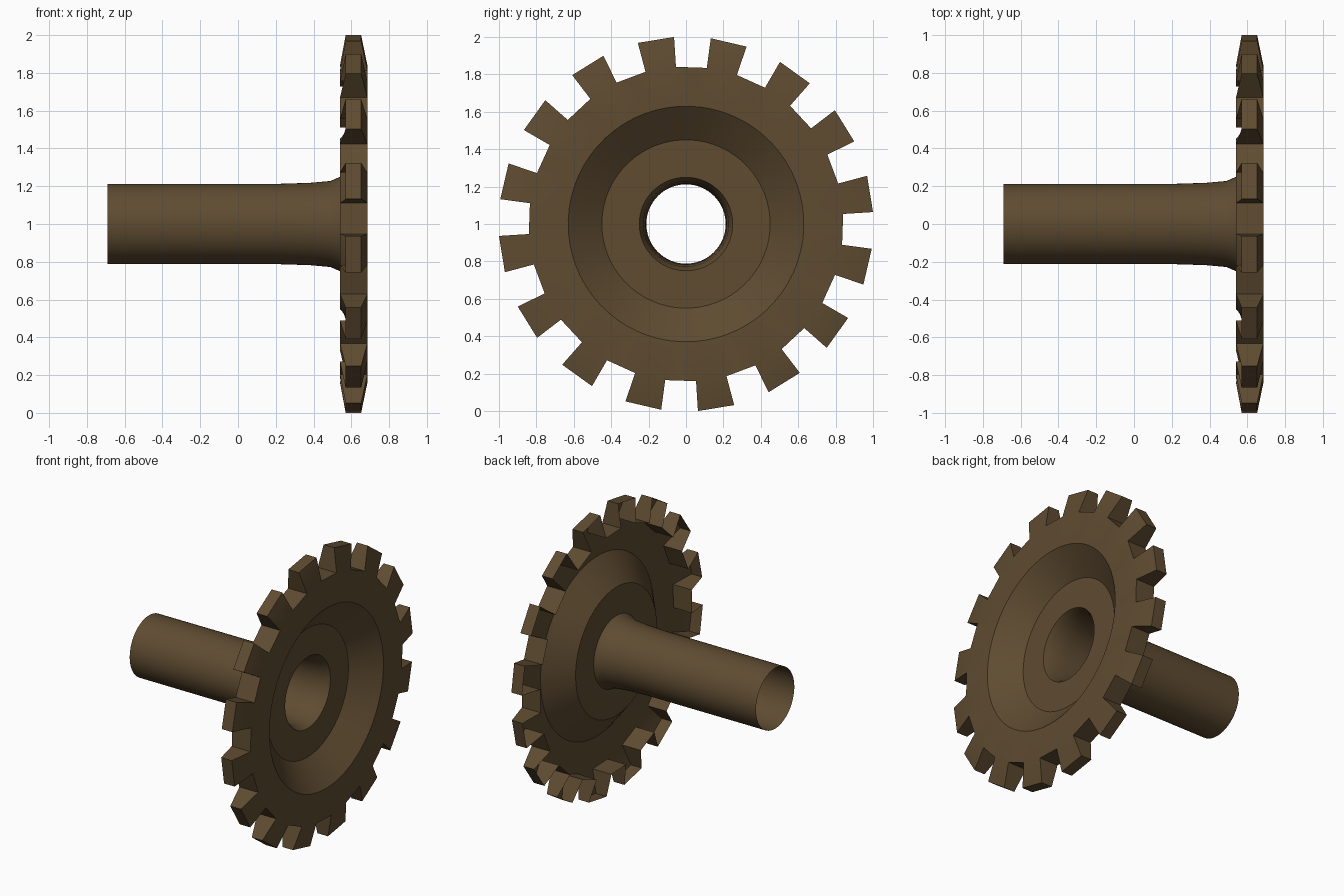
import bpy, bmesh, math

if "Cube" in bpy.data.objects:
    bpy.data.objects.remove(bpy.data.objects["Cube"])

TEETH = 16
N = TEETH * 4                      # two steps per tooth, two per gap
START = math.radians(7.6)          # clockwise from the top, seen from +x
STEP = 2 * math.pi / N

bronze = bpy.data.materials.new("dark bronze")
bronze.diffuse_color = (0.115, 0.072, 0.031, 1)
bronze.use_nodes = True
bronze.node_tree.nodes["Principled BSDF"].inputs["Base Color"].default_value = bronze.diffuse_color


def point(i, x, r):
    a = START + i * STEP
    return (x, r * math.sin(a), 1 + r * math.cos(a))


def ring(bm, x, r, chord=False):
    # chord=True puts every second point on the straight edge of a tooth or gap
    return [bm.verts.new(point(i, x, r * (math.cos(STEP) if chord and i % 2 else 1)))
            for i in range(N)]


def band(bm, a, b, keep=lambda i: True):
    for i in range(N):
        if keep(i):
            j = (i + 1) % N
            bm.faces.new((a[i], b[i], b[j], a[j]))


def finish(bm, name):
    for v in [v for v in bm.verts if not v.link_faces]:
        bm.verts.remove(v)
    me = bpy.data.meshes.new(name)
    bm.to_mesh(me)
    bm.free()
    me.materials.append(bronze)
    ob = bpy.data.objects.new(name, me)
    bpy.context.collection.objects.link(ob)
    bpy.ops.object.select_all(action='DESELECT')
    ob.select_set(True)
    bpy.context.view_layer.objects.active = ob
    bpy.ops.object.shade_smooth_by_angle(angle=math.radians(25))


is_tooth = lambda i: i % 4 < 2
is_gap = lambda i: i % 4 >= 2

# toothed wheel: a thin pressed sheet, open at the back
bm = bmesh.new()
back = ring(bm, 0.54, 0.842, True)
front = ring(bm, 0.685, 0.842, True)
tip_back = ring(bm, 0.57, 1.002, True)
tip_front = ring(bm, 0.652, 1.002, True)
band(bm, back, front, is_gap)              # gap floors
band(bm, tip_back, tip_front, is_tooth)    # tooth tips
band(bm, tip_front, front, is_tooth)       # sloped tooth fronts
for i in range(0, N, 4):                   # tooth flanks
    e = i + 2
    bm.faces.new((back[i], front[i], tip_front[i], tip_back[i]))
    bm.faces.new((back[e], tip_back[e], tip_front[e], front[e]))
dish = [front] + [ring(bm, x, r) for x, r in ((0.685, 0.63), (0.54, 0.45), (0.54, 0.25))]
for a, b in zip(dish, dish[1:]):           # flat rim, cone and hub
    band(bm, a, b)
finish(bm, "toothed_wheel")

# hollow shaft with a flared end
bm = bmesh.new()
profile = [(-0.69, 0.212), (0.22, 0.213), (0.38, 0.218), (0.49, 0.228), (0.54, 0.25)]
rings = [ring(bm, x, r) for x, r in profile]
for a, b in zip(rings, rings[1:]):
    band(bm, a, b)
finish(bm, "hollow_shaft")
